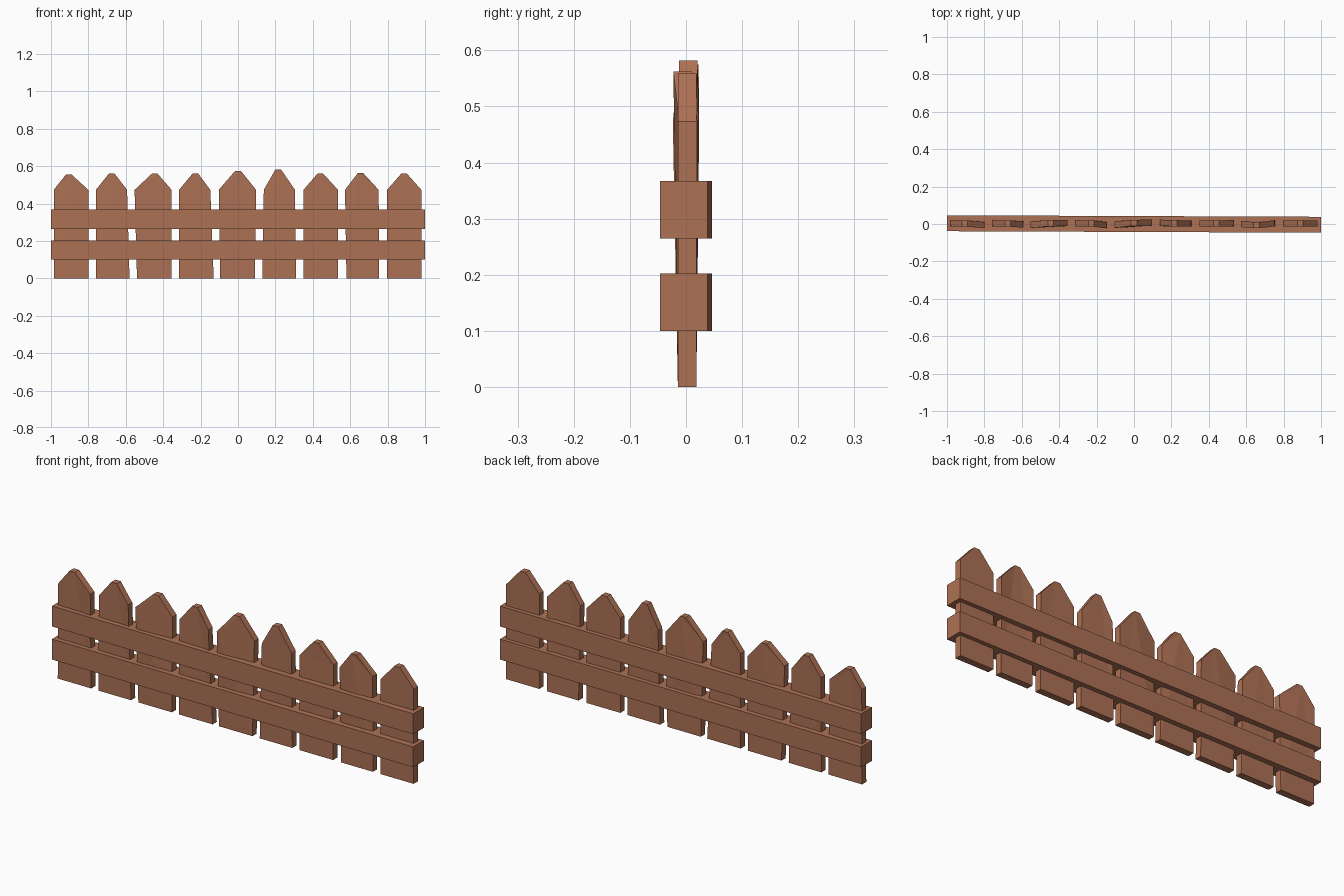
import bpy, bmesh

if "Cube" in bpy.data.objects:
    bpy.data.objects.remove(bpy.data.objects["Cube"])

wood = bpy.data.materials.new("reddish brown wood")
wood.diffuse_color = (0.42, 0.165, 0.09, 1)
wood.use_nodes = True
wood.node_tree.nodes["Principled BSDF"].inputs["Base Color"].default_value = wood.diffuse_color


def add_object(name, bm):
    bmesh.ops.recalc_face_normals(bm, faces=bm.faces)
    mesh = bpy.data.meshes.new(name)
    bm.to_mesh(mesh)
    bm.free()
    mesh.materials.append(wood)
    bpy.context.collection.objects.link(bpy.data.objects.new(name, mesh))


def slab(name, outline, thickness):
    """Board from an outline of (x, y centre, z) points, thickened along y."""
    bm = bmesh.new()
    front = [bm.verts.new((x, y - thickness / 2, z)) for x, y, z in outline]
    back = [bm.verts.new((x, y + thickness / 2, z)) for x, y, z in outline]
    n = len(outline)
    bm.faces.new(front)
    bm.faces.new(back[::-1])
    for i in range(n):
        j = (i + 1) % n
        bm.faces.new((front[i], back[i], back[j], front[j]))
    bmesh.ops.triangulate(bm, faces=[f for f in bm.faces if len(f.verts) > 4])
    add_object(name, bm)


# Pickets: bottom left/right x, shoulder left/right x, peak x, peak z,
# and the y lean of the left shoulder, right shoulder and peak
pickets = [
    (-0.985, -0.80, -0.985, -0.80, -0.905, 0.555, 0.003, -0.008, 0.0),
    (-0.76, -0.58, -0.76, -0.593, -0.675, 0.56, 0.003, -0.005, 0.0),
    (-0.54, -0.355, -0.553, -0.355, -0.445, 0.56, -0.006, 0.004, 0.002),
    (-0.315, -0.13, -0.315, -0.148, -0.228, 0.56, 0.002, -0.009, 0.0),
    (-0.095, 0.09, -0.103, 0.097, 0.0, 0.575, -0.006, 0.005, 0.004),
    (0.13, 0.31, 0.138, 0.305, 0.215, 0.582, 0.005, 0.0, 0.002),
    (0.35, 0.535, 0.35, 0.535, 0.44, 0.56, 0.0, 0.003, 0.0),
    (0.58, 0.755, 0.572, 0.752, 0.655, 0.562, -0.002, 0.002, -0.008),
    (0.797, 0.98, 0.797, 0.98, 0.888, 0.56, 0.0, 0.0, 0.0),
]
for i, (bl, br, sl, sr, px, pz, yl, yr, yp) in enumerate(pickets):
    c, w = 0.002, 0.015
    slab(f"picket_{i + 1}", [
        (bl, c, 0), (br, c, 0), (sr, c + yr, 0.473),
        (px + w, c + yp, pz), (px - w, c + yp, pz), (sl, c + yl, 0.473),
    ], 0.033)

# Rails: thick boards running the full length, very slightly skewed
for name, z0, z1 in (("lower_rail", 0.10, 0.202), ("upper_rail", 0.265, 0.367)):
    slab(name, [(-1, 0.004, z0), (1, -0.004, z0),
                (1, -0.004, z1), (-1, 0.004, z1)], 0.085)
